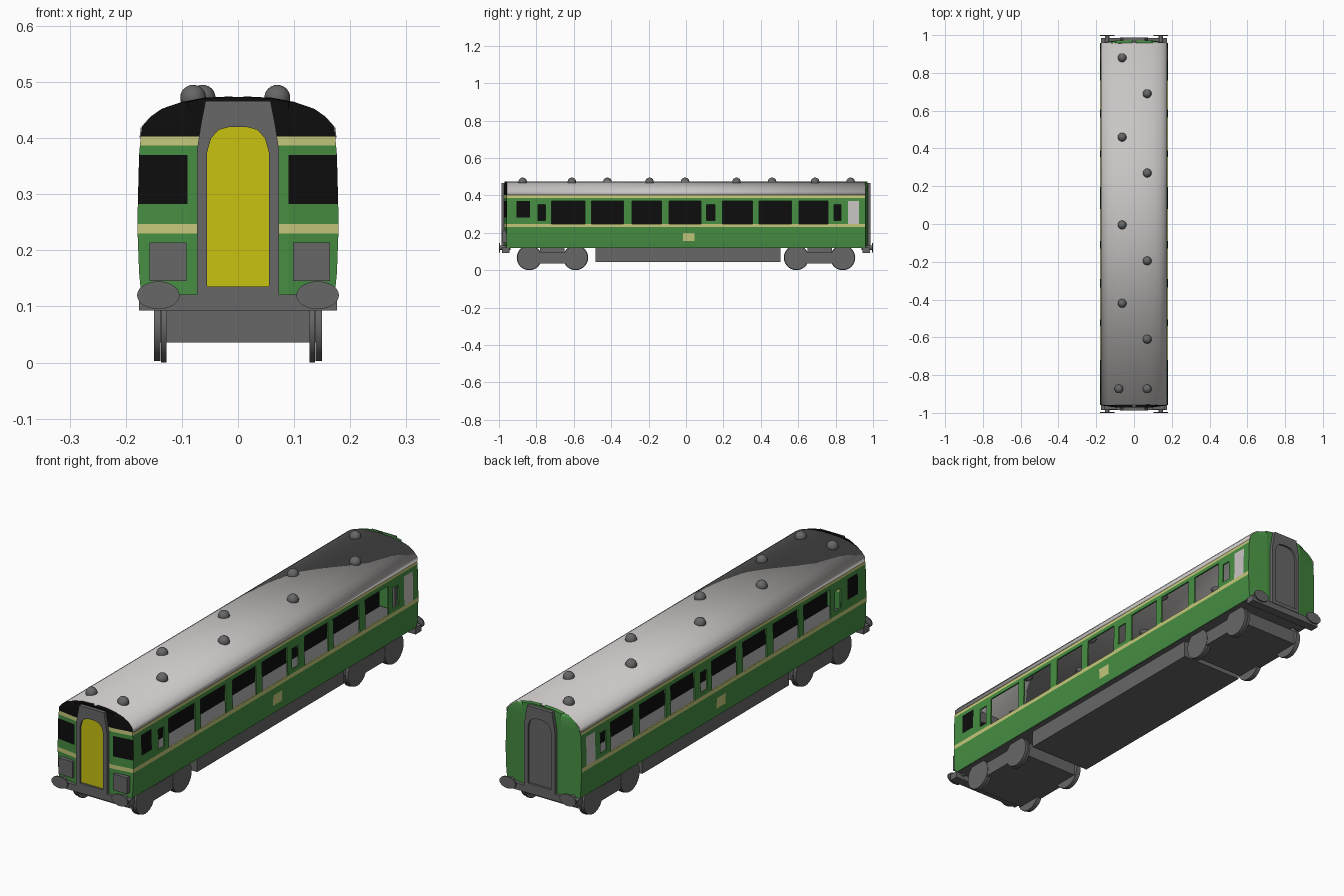
import bpy, math

if "Cube" in bpy.data.objects:
    bpy.data.objects.remove(bpy.data.objects["Cube"])

def mat(name, c):
    m = bpy.data.materials.new(name)
    m.diffuse_color = (*c, 1)
    m.use_nodes = True
    m.node_tree.nodes["Principled BSDF"].inputs["Base Color"].default_value = m.diffuse_color
    return m

GREEN = mat("green", (0.062, 0.27, 0.055))
CREAM = mat("cream", (0.56, 0.58, 0.2))
BLACK = mat("black", (0.004, 0.004, 0.004))
GREY = mat("grey", (0.135, 0.135, 0.135))
PALE = mat("pale_grey", (0.58, 0.56, 0.55))
YELLOW = mat("yellow", (0.57, 0.54, 0.005))
PAINT = [GREEN, CREAM, BLACK, PALE]

def mesh(name, verts, faces, mats, idx=None, thick=0, mirror=False):
    me = bpy.data.meshes.new(name)
    me.from_pydata(verts, [], faces)
    for m in mats:
        me.materials.append(m)
    if idx:
        for p, i in zip(me.polygons, idx):
            p.material_index = i
    ob = bpy.data.objects.new(name, me)
    bpy.context.collection.objects.link(ob)
    if thick:
        s = ob.modifiers.new("thickness", 'SOLIDIFY')
        s.thickness, s.offset = thick, 0
    if mirror:
        ob.modifiers.new("mirror", 'MIRROR').use_mirror_merge = False
    return ob

def box(name, x, y, z, m):
    v = [(a, b, c) for a in x for b in y for c in z]
    f = [(0, 1, 3, 2), (4, 6, 7, 5), (0, 4, 5, 1), (2, 3, 7, 6), (0, 2, 6, 4), (1, 5, 7, 3)]
    return mesh(name, v, f, [m])

def finish(name, m):
    ob = bpy.context.object
    ob.name = name
    ob.data.materials.append(m)
    bpy.ops.object.shade_smooth_by_angle(angle=math.radians(40))
    return ob

def cyl(name, r, depth, loc, rot, m, scale=(1, 1, 1)):
    bpy.ops.mesh.primitive_cylinder_add(vertices=28, radius=r, depth=depth, location=loc, rotation=rot)
    bpy.context.object.scale = scale
    return finish(name, m)

# half width of the car at each height
PROFILE = [(0.12, 0.172), (0.16, 0.176), (0.24, 0.179), (0.30, 0.178), (0.37, 0.176), (0.403, 0.173),
           (0.42, 0.171), (0.438, 0.155), (0.452, 0.135), (0.463, 0.1), (0.470, 0.06), (0.473, 0.0)]

def half_width(z):
    for (z0, w0), (z1, w1) in zip(PROFILE, PROFILE[1:]):
        if z <= z1:
            return w0 + (w1 - w0) * (z - z0) / (z1 - z0)
    return 0

# side walls: a grid with open windows and painted cells
BIG = [(-0.72, -0.54), (-0.505, -0.335), (-0.29, -0.13), (-0.09, 0.08), (0.195, 0.355), (0.39, 0.565), (0.605, 0.76)]
SMALL = [(-0.79, -0.75), (0.11, 0.155), (0.79, 0.83)]
CAB, PANEL, BADGE = (-0.905, -0.835), (0.865, 0.925), (-0.015, 0.045)
ys = sorted({-0.957, 0.957, *[e for w in BIG + SMALL + [CAB, PANEL, BADGE] for e in w]})
zs = [0.12, 0.155, 0.2, 0.23, 0.247, 0.265, 0.283, 0.35, 0.37, 0.387, 0.403]
verts = [(half_width(z) - 0.003, y, z) for z in zs for y in ys]

def within(v, r):
    return r[0] < v < r[1]

def side_paint(y, z):
    """Material slot of a wall cell, or None for a window opening."""
    if any(within(y, w) for w in BIG) and within(z, (0.247, 0.37)):
        return None
    if any(within(y, w) for w in SMALL) and within(z, (0.265, 0.35)):
        return None
    if within(y, CAB) and within(z, (0.283, 0.37)):
        return 2
    if within(y, PANEL) and within(z, (0.247, 0.37)):
        return 3
    if within(y, BADGE) and within(z, (0.155, 0.2)):
        return 1
    return 1 if within(z, (0.23, 0.247)) or z > 0.387 else 0

faces, idx, n = [], [], len(ys)
for i in range(len(zs) - 1):
    for j in range(n - 1):
        p = side_paint((ys[j] + ys[j + 1]) / 2, (zs[i] + zs[i + 1]) / 2)
        if p is not None:
            faces.append((i * n + j, i * n + j + 1, (i + 1) * n + j + 1, (i + 1) * n + j))
            idx.append(p)
mesh("side_walls", verts, faces, PAINT, idx, 0.006, True)

# roof: extruded arch
arch = [(w, z) for z, w in PROFILE[5:]]
arch += [(-w, z) for w, z in arch[-2::-1]]
k = len(arch)
roof = mesh("roof", [(x, y, z - 0.002) for y in (-0.957, 0.96) for x, z in arch],
            [(i, i + 1, k + i + 1, k + i) for i in range(k - 1)], [PALE], thick=0.005)
bpy.context.view_layer.objects.active = roof
roof.select_set(True)
bpy.ops.object.shade_smooth_by_angle(angle=math.radians(40))
roof.select_set(False)

# end walls: slightly bowed sheets, front painted by height
def end_wall(name, s, painted):
    levels = [0.12, 0.16, 0.23, 0.247, 0.283, 0.37, 0.387, 0.403, 0.42, 0.438, 0.452, 0.463, 0.47, 0.4725]
    v, f, ix = [], [], []
    for z in levels:
        w = half_width(z)
        c = min(0.09, w * 0.9)
        v += [(-w, s * 0.957, z), (-c, s * 0.97, z), (c, s * 0.97, z), (w, s * 0.957, z)]
    for i in range(len(levels) - 1):
        z = (levels[i] + levels[i + 1]) / 2
        for j in range(3):
            f.append((i * 4 + j, i * 4 + j + 1, i * 4 + j + 5, i * 4 + j + 4))
            p = 0
            if painted:
                if z > 0.403 or (j != 1 and within(z, (0.283, 0.37))):
                    p = 2
                elif z > 0.387 or within(z, (0.23, 0.247)):
                    p = 1
            ix.append(p)
    mesh(name, v, f, PAINT, ix, 0.004)

end_wall("front_wall", -1, True)
end_wall("back_wall", 1, False)

# gangway frames and doors
OUTER = [(-0.073, 0.12), (-0.073, 0.3), (-0.073, 0.38), (-0.066, 0.425), (-0.058, 0.466), (-0.02, 0.466)]
INNER = [(-0.055, 0.136), (-0.055, 0.3), (-0.055, 0.375), (-0.048, 0.4), (-0.034, 0.415), (-0.015, 0.42)]
outer = OUTER + [(-x, z) for x, z in OUTER[::-1]]
inner = INNER + [(-x, z) for x, z in INNER[::-1]]
for end, s, door in (("front", -1, YELLOW), ("back", 1, GREY)):
    m = len(outer)
    mesh(end + "_gangway", [(x, s * 0.971, z) for x, z in outer + inner],
         [(i, (i + 1) % m, m + (i + 1) % m, m + i) for i in range(m)], [GREY], thick=0.032)
    mesh(end + "_door", [(x * 1.02, s * 0.976, z) for x, z in inner], [tuple(range(m))], [door], thick=0.004)
    # buffer beam and buffers
    box(end + "_buffer_beam", (-0.176, 0.176), sorted((s * 0.945, s * 0.985)), (0.093, 0.121), GREY)
    for x in (-0.142, 0.142):
        cyl(end + "_buffer_shaft", 0.011, 0.06, (x, s * 0.967, 0.12), (math.pi / 2, 0, 0), GREY)
        cyl(end + "_buffer_plate", 0.038, 0.006, (x, s * 0.997, 0.12), (math.pi / 2, 0, 0), GREY, (1, 0.65, 1))

# front equipment boxes
for x in (-0.125, 0.131):
    box("equipment_box", (x - 0.033, x + 0.033), (-0.982, -0.958), (0.145, 0.214), GREY)

# interior: floor and dark centre partition seen through the windows
box("floor", (-0.168, 0.168), (-0.954, 0.954), (0.118, 0.165), GREY)
box("partition", (-0.003, 0.003), (-0.95, 0.95), (0.16, 0.372), BLACK)

# underframe, bogies and wheels
box("underframe_box", (-0.147, 0.147), (-0.485, 0.505), (0.045, 0.122), GREY)
for s in (-1, 1):
    box("bogie", (-0.148, 0.148), sorted((s * 0.54, s * 0.89)), (0.036, 0.098), GREY)
    box("bogie_pivot", (-0.06, 0.06), sorted((s * 0.65, s * 0.78)), (0.09, 0.12), GREY)
    for y in (0.59, 0.838):
        for x in (-0.132, 0.132):
            cyl("wheel", 0.067, 0.01, (x, s * y, 0.067), (0, math.pi / 2, 0), GREY)
            cyl("axle_cover", 0.064, 0.012, (x * 1.09, s * y, 0.067), (0, math.pi / 2, 0), GREY)

# roof vents
vents = [(-0.063, y) for y in (0.88, 0.46, -0.005, -0.42)] + [(0.07, y) for y in (0.69, 0.27, -0.195, -0.61, -0.873)]
for x, y in vents + [(-0.08, -0.873)]:
    bpy.ops.mesh.primitive_uv_sphere_add(segments=20, ring_count=12, radius=0.023, location=(x, y, 0.472))
    finish("roof_vent", GREY)
